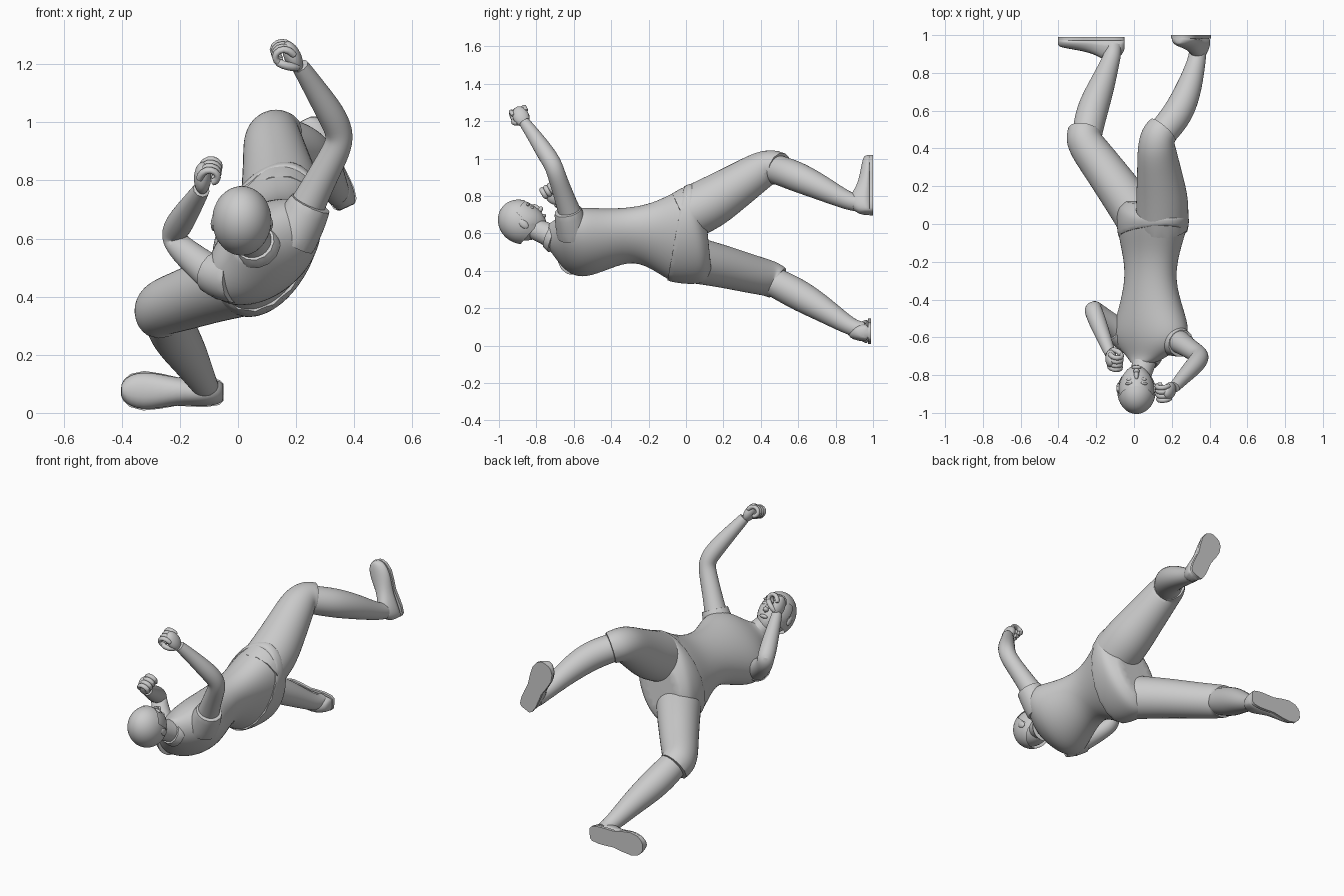
import bpy, bmesh
from math import cos, sin, pi, radians
from mathutils import Vector as V, Matrix

if "Cube" in bpy.data.objects:
    bpy.data.objects.remove(bpy.data.objects["Cube"])


def finish(bm, name, sub=2, angle=60):
    bmesh.ops.recalc_face_normals(bm, faces=bm.faces)
    me = bpy.data.meshes.new(name)
    bm.to_mesh(me)
    bm.free()
    ob = bpy.data.objects.new(name, me)
    bpy.context.collection.objects.link(ob)
    if sub:
        m = ob.modifiers.new("Subdivision", 'SUBSURF')
        m.levels = m.render_levels = sub
    bpy.ops.object.select_all(action='DESELECT')
    ob.select_set(True)
    bpy.context.view_layer.objects.active = ob
    bpy.ops.object.shade_smooth_by_angle(angle=radians(angle))
    return ob


def skin(name, rings, sub=2, crease=0.8):
    """Bridge rings of points and close both ends."""
    bm = bmesh.new()
    cl = bm.edges.layers.float.new('crease_edge')
    rows = [[bm.verts.new(p) for p in r] for r in rings]
    n = len(rows[0])
    for a, b in zip(rows, rows[1:]):
        for i in range(n):
            j = (i + 1) % n
            bm.faces.new((a[i], a[j], b[j], b[i]))
    for r in (rows[0], rows[-1]):
        for e in bm.faces.new(r).edges:
            e[cl] = crease
    return finish(bm, name, sub)


def ellipse(c, u, v, n):
    return [c + u * cos(2 * pi * i / n) + v * sin(2 * pi * i / n) for i in range(n)]


def limb(name, pts, n=10, sub=2, crease=0.8):
    """Round tube through (x, y, z, radius) points."""
    P = [V(p[:3]) for p in pts]
    rings, u = [], None
    for i, p in enumerate(P):
        t = (P[min(i + 1, len(P) - 1)] - P[max(i - 1, 0)]).normalized()
        u = t.orthogonal() if u is None else u - t * u.dot(t)
        u.normalize()
        r = pts[i][3] * 1.03
        rings.append(ellipse(p, u * r, t.cross(u) * r, n))
    return skin(name, rings, sub, crease)


def body(name, secs, n=18):
    """Elliptical sections (y, x, z, half width, half depth, roll, slant) across the spine."""
    rings = []
    for y, x, z, a, b, roll, k in secs:
        q = radians(roll)
        u, v = V((cos(q), 0, sin(q))) * a, V((-sin(q), 0, cos(q))) * b
        ring = ellipse(V((x, y, z)), u, v, n)
        rings.append([p + V((0, k * (p.z - z), 0)) for p in ring])
    return skin(name, rings)


def ball(name, mat, size, edit=None, keep=None, seg=28):
    bm = bmesh.new()
    bmesh.ops.create_uvsphere(bm, u_segments=seg, v_segments=seg // 2, radius=1)
    if keep:
        bmesh.ops.delete(bm, context='FACES',
                         geom=[f for f in bm.faces if not keep(f.calc_center_median())])
    for v in bm.verts:
        if edit:
            v.co = edit(v.co)
        v.co = mat @ V(a * b for a, b in zip(v.co, size))
    return finish(bm, name, 1)


# Torso: shirt twisting from shoulders to hips, and the loose hip part
body("shirt", [
    (-.735, .05, .585, .07, .065, 40, 0), (-.70, .07, .57, .125, .085, 40, 0),
    (-.64, .085, .56, .22, .125, 40, 0), (-.56, .09, .55, .24, .155, 40, 0),
    (-.45, .09, .562, .195, .15, 44, 0), (-.30, .085, .595, .155, .12, 52, 0),
    (-.18, .09, .592, .19, .13, 60, .1), (-.08, .095, .597, .25, .155, 66, .15),
    (-.03, .1, .6, .272, .165, 68, .18)])
body("hips", [
    (-.055, .1, .6, .27, .168, 68, .18), (-.01, .1, .6, .285, .176, 68, .12),
    (.04, .1, .595, .285, .176, 68, .02), (.085, .09, .57, .25, .165, 68, -.08),
    (.12, .08, .56, .17, .12, 68, -.1)])

# Neck and collar
limb("neck", [(.075, -.66, .56, .075), (.055, -.73, .59, .063), (.03, -.81, .625, .06),
              (.02, -.86, .65, .055)])
limb("collar", [(.065, -.70, .575, .085), (.056, -.735, .59, .07)], 14)

# Head: local x sideways, y toward the face, z toward the crown
H = Matrix.Translation((.013, -.88, .66)) @ Matrix(
    ((1, 0, 0), (0, .656, -.755), (0, .755, .656))).to_4x4()


def skull(c):
    low = max(0, -c.z)
    return V((c.x * (1 - .3 * low * low), c.y * (1 - .1 * low) + .28 * low, c.z))


ball("head", H, (.096, .111, .13), skull)
ball("hair", H, (.103, .116, .126), lambda c: c + V((0, -.02, .04)),
     lambda c: c.y < .3 and c.z > -.55 or c.z > .5)
for s in (-1, 1):
    ball("ear", H @ Matrix.Translation((s * .096, 0, -.015)), (.012, .022, .032), seg=12)
    ball("eye", H @ Matrix.Translation((s * .036, .095, .008)), (.018, .011, .010), seg=12)
    ball("brow", H @ Matrix.Translation((s * .037, .093, .034)), (.024, .012, .008), seg=12)
ball("nose", H @ Matrix.Translation((0, .108, -.016)), (.014, .019, .034), seg=12)
ball("nose_tip", H @ Matrix.Translation((0, .116, -.032)), (.018, .020, .014), seg=12)
ball("lips", H @ Matrix.Translation((0, .104, -.07)), (.028, .014, .011), seg=12)

# Arms: raised one on +x, folded one on -x
limb("raised_arm", [
    (.205, -.60, .65, .072), (.25, -.63, .735, .06), (.302, -.665, .835, .053),
    (.348, -.695, .92, .05), (.35, -.71, .968, .05), (.32, -.75, 1.03, .051),
    (.262, -.81, 1.12, .04), (.213, -.865, 1.195, .031)])
limb("raised_sleeve", [(.18, -.60, .60, .095), (.225, -.62, .67, .083), (.25, -.632, .722, .074)], 12)
limb("folded_arm", [
    (-.04, -.60, .45, .072), (-.09, -.555, .48, .064), (-.155, -.50, .53, .054),
    (-.213, -.448, .583, .046), (-.222, -.44, .615, .048), (-.20, -.50, .655, .05),
    (-.16, -.60, .715, .04), (-.125, -.69, .77, .03)])
limb("folded_sleeve", [(-.01, -.61, .465, .09), (-.055, -.585, .468, .082),
                       (-.095, -.555, .487, .073)], 12)


# Loosely closed hands
def hand(prefix, wrist, d, nrm):
    w, d = V(wrist), V(d).normalized()
    nrm = V(nrm)
    nrm = (nrm - d * nrm.dot(d)).normalized()
    s = d.cross(nrm)
    M = Matrix.Translation(w + d * .05 + nrm * .006) @ Matrix((s, nrm, d)).transposed().to_4x4()
    ball(prefix + "_palm", M, (.046, .031, .06), seg=16)

    def digit(name, path, r):
        limb(name, [(*(w + s * a + nrm * b + d * c), r) for a, b, c in path], 8, 1, .2)
    for i in range(4):
        k = -.036 + .024 * i
        digit(prefix + "_finger", [(k, -.004, .06), (k, .006, .096), (k, .038, .11),
                                   (k, .066, .09), (k, .058, .062), (k, .04, .055)], .0145)
    digit(prefix + "_thumb", [(.025, .0, .015), (.046, .022, .035), (.044, .048, .055),
                              (.03, .062, .07)], .0155)


hand("raised", (.213, -.865, 1.185), (-.38, -.36, .85), (-1, 0, -.3))
hand("folded", (-.128, -.685, .765), (.0, -.5, .85), (1, -.1, 0))

# Trouser legs ending just past the knee
limb("upper_thigh", [
    (.15, -.02, .69, .14), (.15, .12, .755, .142), (.14, .22, .82, .127),
    (.128, .32, .885, .113), (.118, .42, .95, .1), (.128, .47, .955, .094),
    (.155, .50, .945, .089)], 12)
limb("lower_thigh", [
    (.06, -.02, .47, .13), (-.02, .1, .445, .122), (-.1, .21, .42, .114),
    (-.18, .32, .39, .106), (-.248, .41, .368, .1), (-.268, .455, .355, .097),
    (-.26, .49, .335, .092)], 12)

# Bare shins
limb("upper_shin", [
    (.13, .46, .95, .08), (.195, .535, .925, .083), (.24, .60, .9, .083),
    (.285, .70, .855, .073), (.318, .81, .80, .057), (.335, .88, .768, .048),
    (.342, .95, .755, .046)])
limb("lower_shin", [
    (-.25, .46, .345, .08), (-.235, .55, .30, .086), (-.208, .64, .25, .084),
    (-.168, .74, .19, .07), (-.132, .84, .125, .054), (-.112, .90, .092, .046),
    (-.108, .95, .082, .045)])


# Shoes: flat soles, sections run heel to toe
def shoe(prefix, heel, toe, ground):
    a, b = V((heel[0], 0, heel[1])), V((toe[0], 0, toe[1]))
    axis = b - a
    side = axis.normalized().cross(V((0, 1, 0)))
    secs = [(0, .028, .06), (.04, .042, .09), (.16, .05, .125), (.3, .05, .12),
            (.45, .048, .085), (.62, .06, .068), (.78, .067, .058), (.91, .056, .05),
            (.975, .036, .042), (1, .018, .036)]
    for part, base, grow, flat in (("upper", ground - .01, 0, 0), ("sole", ground, .001, .018)):
        rings = []
        for t, w, h in secs:
            w, h = w + grow, flat or h
            prof = [(-1, 0), (-1, .35), (-.8, .7), (-.4, .97), (.4, .97), (.8, .7), (1, .35), (1, 0)]
            if flat:
                prof = [(-1, 0), (-1, 1), (1, 1), (1, 0)]
            rings.append([a + axis * t + side * (w * p) + V((0, base - h * q, 0)) for p, q in prof])
        skin(prefix + "_shoe_" + part, rings, 0 if flat else 1, .3)


shoe("upper", (.375, .707), (.234, 1.012), 1.0)
shoe("lower", (-.05, .07), (-.402, .078), .99)
